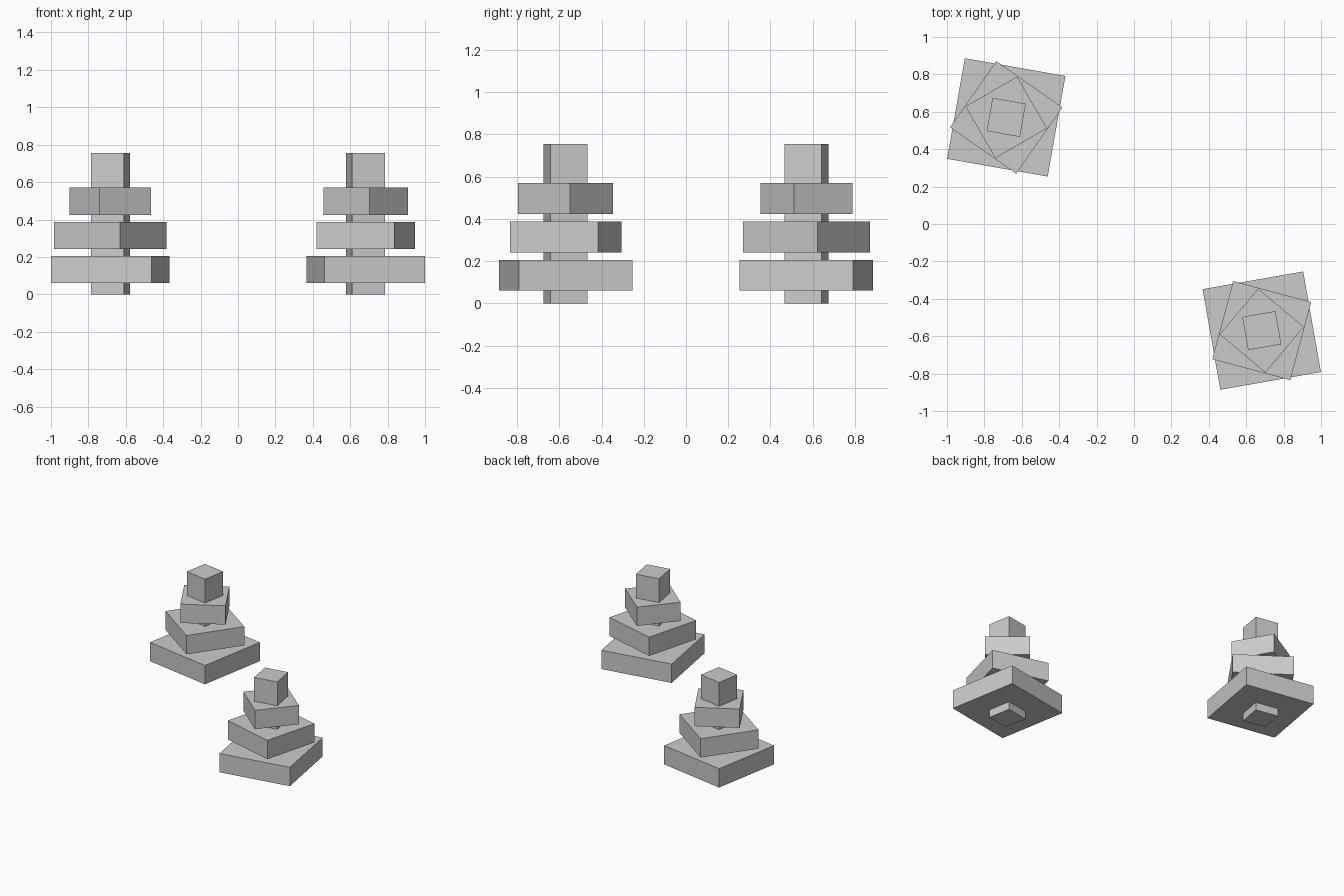
import bpy
import math

if "Cube" in bpy.data.objects:
    bpy.data.objects.remove(bpy.data.objects["Cube"])

grey = bpy.data.materials.new("light_grey")
grey.diffuse_color = (0.6, 0.6, 0.6, 1.0)
grey.use_nodes = True
grey.node_tree.nodes["Principled BSDF"].inputs["Base Color"].default_value = grey.diffuse_color


def block(name, x, y, z0, z1, side, angle):
    """Square block between two heights, turned about its vertical axis."""
    bpy.ops.mesh.primitive_cube_add(size=1, location=(x, y, (z0 + z1) / 2),
                                    rotation=(0, 0, math.radians(angle)))
    ob = bpy.context.object
    ob.name = name
    ob.scale = (side, side, z1 - z0)
    ob.data.materials.append(grey)


# Tier sizes shared by both stacks: name, bottom, side
TIERS = [("lower_tier", 0.06, 0.546), ("middle_tier", 0.242, 0.432),
         ("upper_tier", 0.424, 0.319)]
THICK = 0.146

# Two stacks, each starting at its own angle and twisting 25 degrees per tier
for label, x, y, start in (("left", -0.683, 0.57, -10), ("right", 0.683, -0.57, 10)):
    block(label + "_post", x, y, 0, 0.755, 0.18, start)
    for i, (name, z, side) in enumerate(TIERS):
        block(f"{label}_{name}", x, y, z, z + THICK, side, start - 25 * i)
